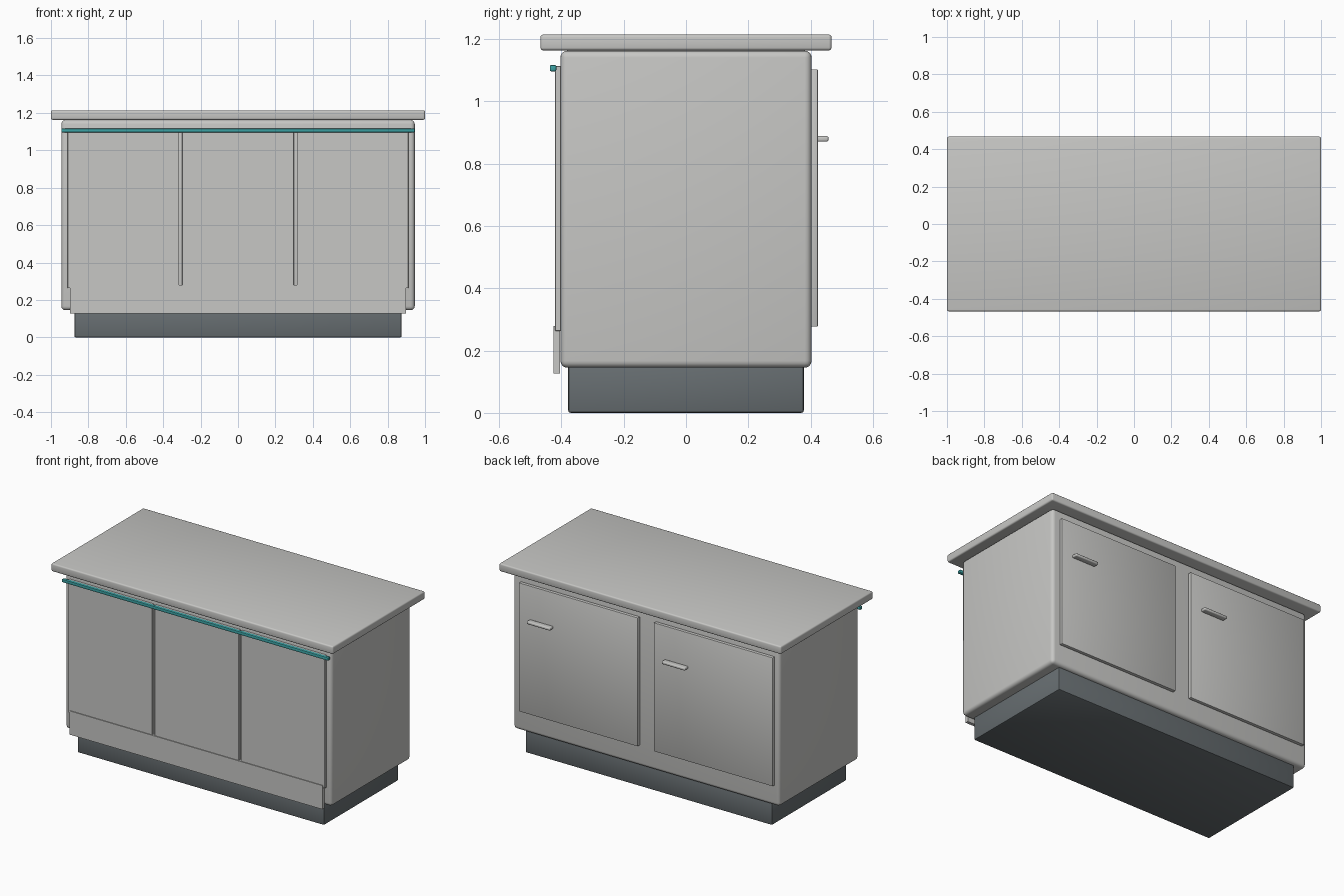
import bpy
import bmesh
import math

if "Cube" in bpy.data.objects:
    bpy.data.objects.remove(bpy.data.objects["Cube"])


def material(name, rgb):
    m = bpy.data.materials.new(name)
    m.diffuse_color = (*rgb, 1.0)
    m.use_nodes = True
    m.node_tree.nodes["Principled BSDF"].inputs["Base Color"].default_value = m.diffuse_color
    return m


GREY = material("light grey", (0.57, 0.57, 0.555))
DARK = material("dark slate", (0.135, 0.155, 0.165))
TEAL = material("teal", (0.045, 0.36, 0.37))


def box(name, x, y, z, mat, bevel=0.0, segments=2):
    """Box from (min, max) ranges, with rounded edges."""
    bm = bmesh.new()
    bmesh.ops.create_cube(bm, size=1.0)
    for v in bm.verts:
        v.co = [r[0] if c < 0 else r[1] for c, r in zip(v.co, (x, y, z))]
    if bevel:
        bmesh.ops.bevel(bm, geom=bm.edges[:], offset=bevel, segments=segments,
                        profile=0.5, affect='EDGES')
    mesh = bpy.data.meshes.new(name)
    bm.to_mesh(mesh)
    bm.free()
    mesh.materials.append(mat)
    ob = bpy.data.objects.new(name, mesh)
    bpy.context.collection.objects.link(ob)
    bpy.context.view_layer.objects.active = ob
    ob.select_set(True)
    bpy.ops.object.shade_smooth_by_angle(angle=math.radians(35))
    ob.select_set(False)
    return ob


# Main carcass: recessed base, rounded body, overhanging top
box("base", (-0.875, 0.875), (-0.378, 0.378), (0.0, 0.16), DARK, 0.008)
box("body", (-0.945, 0.945), (-0.403, 0.403), (0.145, 1.162), GREY, 0.022, 4)
box("countertop", (-1.0, 1.0), (-0.467, 0.467), (1.163, 1.214), GREY, 0.009, 3)

# Three front panels with narrow gaps between them
for i in range(3):
    cx = (i - 1) * 0.613
    box(f"front_panel_{i + 1}", (cx - 0.2985, cx + 0.2985), (-0.420, -0.400),
        (0.263, 1.113), GREY, 0.002, 1)

# Lower kick panel and teal rail along the front
box("kick_panel", (-0.897, 0.897), (-0.425, -0.405), (0.127, 0.279), GREY)
box("front_rail", (-0.945, 0.945), (-0.437, -0.416), (1.096, 1.116), TEAL, 0.004)

# Two back doors, each with a slim pull handle
for i, cx in enumerate((0.468, -0.490)):
    box(f"back_door_{i + 1}", (cx - 0.422, cx + 0.422), (0.400, 0.423),
        (0.277, 1.102), GREY, 0.003)
    hx = cx + 0.262
    box(f"door_handle_{i + 1}", (hx - 0.083, hx + 0.083), (0.420, 0.457),
        (0.870, 0.888), GREY, 0.006, 3)
